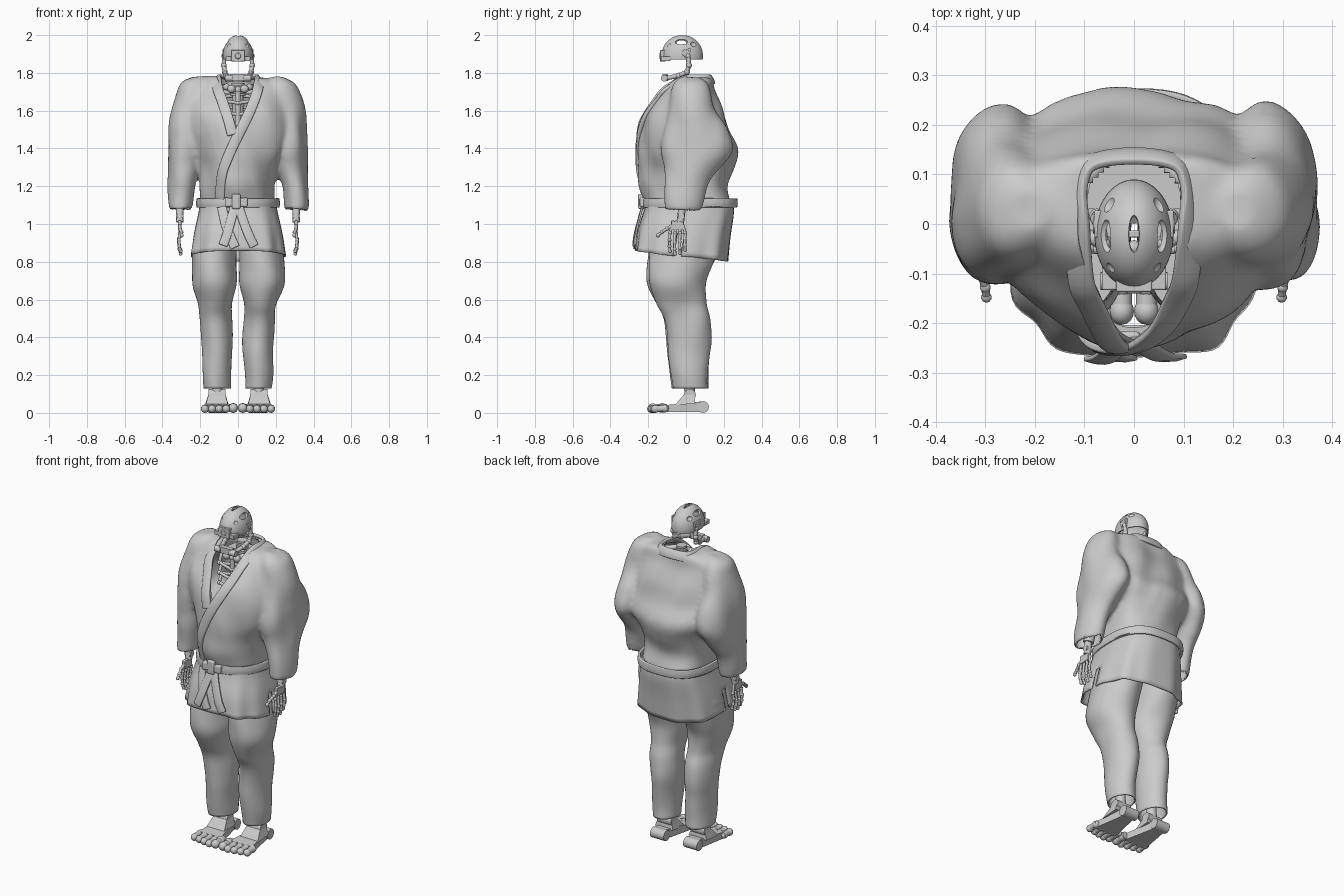
import bpy, bmesh, math
from mathutils import Vector, noise
from mathutils.bvhtree import BVHTree

if "Cube" in bpy.data.objects:
    bpy.data.objects.remove(bpy.data.objects["Cube"])

grey = bpy.data.materials.new("plain grey")
grey.use_nodes = True
grey.diffuse_color = (0.6, 0.6, 0.6, 1)
grey.node_tree.nodes["Principled BSDF"].inputs["Base Color"].default_value = (0.6, 0.6, 0.6, 1)


# ---------- helpers ----------
def activate(ob):
    bpy.ops.object.select_all(action="DESELECT")
    ob.select_set(True)
    bpy.context.view_layer.objects.active = ob


def smooth(ob, angle):
    activate(ob)
    bpy.ops.object.shade_smooth_by_angle(angle=math.radians(angle))


def finish(name, bm, angle=40):
    bmesh.ops.recalc_face_normals(bm, faces=bm.faces)
    me = bpy.data.meshes.new(name)
    bm.to_mesh(me)
    bm.free()
    me.materials.append(grey)
    ob = bpy.data.objects.new(name, me)
    bpy.context.collection.objects.link(ob)
    smooth(ob, angle)
    return ob


def mod(ob, kind, **settings):
    m = ob.modifiers.new(kind.lower(), kind)
    for key, value in settings.items():
        setattr(m, key, value)
    activate(ob)
    bpy.ops.object.modifier_apply(modifier=m.name)


def spline(points, steps):
    p = [Vector(q) for q in points]
    p = [2 * p[0] - p[1]] + p + [2 * p[-1] - p[-2]]
    out = []
    for i in range(1, len(p) - 2):
        a, b, c, d = p[i - 1:i + 3]
        for k in range(steps):
            t = k / steps
            out.append(0.5 * (2 * b + (c - a) * t + (2 * a - 5 * b + 4 * c - d) * t * t
                              + (3 * b - a - 3 * c + d) * t ** 3))
    return out + [p[-2]]


def loft(bm, rings, front=2, back=2, n=48, steps=5, low=False, high=False, warp=None):
    """Rings are (z, centre x, centre y, radius x, radius y)."""
    loops = []
    for z, cx, cy, rx, ry in spline(rings, steps):
        loop = []
        for i in range(n):
            a = math.tau * i / n
            c, s = math.cos(a), math.sin(a)
            e = 2 / (back if s > 0 else front)
            co = Vector((cx + rx * math.copysign(abs(c) ** e, c),
                         cy + ry * math.copysign(abs(s) ** e, s), z))
            loop.append(bm.verts.new(warp(co, a) if warp else co))
        loops.append(loop)
    for lo, hi in zip(loops, loops[1:]):
        for i in range(n):
            bm.faces.new((lo[i - 1], lo[i], hi[i], hi[i - 1]))
    if low:
        bm.faces.new(loops[0])
    if high:
        bm.faces.new(loops[-1])


def tube(bm, a, b, r, n=16):
    a, b = Vector(a), Vector(b)
    made = bmesh.ops.create_cone(bm, cap_ends=True, segments=n, radius1=r, radius2=r, depth=(b - a).length)
    q = Vector((0, 0, 1)).rotation_difference(b - a)
    for v in made["verts"]:
        v.co = q @ v.co + (a + b) / 2


def place(verts, c, size):
    for v in verts:
        v.co = [c[i] + v.co[i] * size[i] for i in range(3)]


def ball(bm, c, size, n=16):
    place(bmesh.ops.create_uvsphere(bm, u_segments=n, v_segments=n // 2, radius=1)["verts"], c, size)


def box(bm, c, size):
    place(bmesh.ops.create_cube(bm, size=1)["verts"], c, size)


def hull(bm, points):
    bmesh.ops.convex_hull(bm, input=[bm.verts.new(p) for p in points])


def chain(bm, points, r):
    for a, b in zip(points, points[1:]):
        tube(bm, a, b, r, 10)
    for p in points:
        ball(bm, p, (r * 1.35,) * 3, 10)


def on_front(tree, x, z):
    loc, nor, _, _ = tree.ray_cast(Vector((x, -2, z)), Vector((0, 1, 0)))
    return (*loc, *(nor if nor.y < 0 else -nor))


def ribbon(name, frames, width, thick, lift):
    """Cloth band through (position, normal) frames."""
    bm = bmesh.new()
    pts = spline(frames, 5)
    rows = []
    for i, f in enumerate(pts):
        p, n = Vector(f[:3]), Vector(f[3:]).normalized()
        t = Vector(pts[min(i + 1, len(pts) - 1)][:3]) - Vector(pts[max(i - 1, 0)][:3])
        side = t.cross(n).normalized() * width / 2
        rows.append([bm.verts.new(p + n * (lift + h) + side * k)
                     for k, h in ((-1, 0), (0, thick * 0.25), (1, 0))])
    for a, b in zip(rows, rows[1:]):
        for k in range(2):
            bm.faces.new((a[k], a[k + 1], b[k + 1], b[k]))
    ob = finish(name, bm, 60)
    mod(ob, "SOLIDIFY", thickness=thick, offset=0)
    mod(ob, "BEVEL", width=thick * 0.3, segments=2)


def creased(co, amount):
    return amount * noise.noise(Vector((co.x * 7 + co.z * 2, co.y * 7, co.z * 4)))


# ---------- jacket: torso and sleeves fused into one cloth ----------
bm = bmesh.new()
loft(bm, [(1.1, 0, .015, .195, .23), (1.2, 0, -.015, .197, .234), (1.3, 0, .0, .215, .247),
          (1.4, 0, .01, .265, .256), (1.5, 0, -.01, .285, .23), (1.6, 0, -.008, .285, .202),
          (1.7, 0, .012, .265, .14), (1.75, 0, .03, .225, .115), (1.778, 0, .04, .15, .1)],
     front=2.0, back=3.0, low=True, high=True)
for s in (-1, 1):
    loft(bm, [(z, s * x, y, rx, ry) for z, x, y, rx, ry in
              ((1.07, .305, -.02, .062, .095), (1.2, .302, .0, .068, .114), (1.3, .285, .035, .088, .15),
               (1.4, .272, .06, .102, .19), (1.5, .268, .055, .104, .17), (1.6, .26, .035, .099, .135),
               (1.7, .24, .03, .088, .108), (1.75, .23, .03, .072, .083), (1.782, .21, .03, .04, .045))],
         front=2.2, back=1.8, low=True, high=True)
jacket = finish("jacket", bm, 60)
mod(jacket, "REMESH", mode="VOXEL", voxel_size=0.011)
mod(jacket, "SMOOTH", factor=0.5, iterations=18)
bm = bmesh.new()
bm.from_mesh(jacket.data)
bm.normal_update()
for v, n in [(v, v.normal.copy()) for v in bm.verts]:
    v.co += n * creased(v.co, 0.018)
bm.normal_update()
front_of_jacket = BVHTree.FromBMesh(bm)
for s in (-1, 1):
    bmesh.ops.bisect_plane(bm, geom=bm.verts[:] + bm.edges[:] + bm.faces[:],
                           plane_co=(0, 0, 1.5), plane_no=(s, 0, -0.4))


def is_opening(f):
    c = f.calc_center_median()
    vee = c.y < 0.04 and abs(c.x) < (c.z - 1.5) * 0.4
    neck = c.z > 1.7 and (c.x / .1) ** 2 + ((c.y - .035) / .095) ** 2 < 1
    return vee or neck or (c.z < 1.11 and f.normal.z < -0.6)


bmesh.ops.delete(bm, geom=[f for f in bm.faces if is_opening(f)], context="FACES")
bm.to_mesh(jacket.data)
bm.free()
smooth(jacket, 60)
mod(jacket, "SOLIDIFY", thickness=0.008)

# Collar running up one lapel, round the neck and down the other
right = [on_front(front_of_jacket, x, z) for x, z in ((-.03, 1.47), (-.05, 1.55), (-.083, 1.65), (-.105, 1.71))]
left = [on_front(front_of_jacket, x, z) for x, z in
        ((.104, 1.71), (.085, 1.65), (.05, 1.57), (.0, 1.47), (-.05, 1.36), (-.083, 1.26), (-.095, 1.13))]
nape = [(-.108, -.01, 1.76, -.8, -.1, .8), (-.108, .07, 1.763, -1, .3, .5), (-.085, .12, 1.763, -.6, 1, .5)]
nape += [(0, .134, 1.763, 0, 1, .5)] + [(-x, y, z, -a, b, c) for x, y, z, a, b, c in reversed(nape)]
ribbon("collar", right + nape + left, 0.054, 0.016, 0.003)


# ---------- jacket skirt, with side vents ----------
def skirt_fold(co, a):
    t = (1.12 - co.z) / 0.3
    k = 1 + t * (0.022 * math.cos(7 * a + 1) + 0.015 * math.sin(11 * a))
    return Vector((co.x * k, co.y * k, co.z - 0.03 * t * math.sin(a)))


bm = bmesh.new()
loft(bm, [(.83, 0, -.025, .252, .246), (.95, 0, -.01, .234, .245), (1.06, 0, .015, .21, .238),
          (1.12, 0, .018, .2, .23)], front=2.8, back=2.7, n=96, warp=skirt_fold)
bmesh.ops.recalc_face_normals(bm, faces=bm.faces)
front_of_skirt = BVHTree.FromBMesh(bm)
vents = [f for f in bm.faces if f.calc_center_median().z < 0.97
         and abs(f.calc_center_median().y + 0.04) < 0.013]
bmesh.ops.delete(bm, geom=vents, context="FACES")
mod(finish("jacket_skirt", bm, 60), "SOLIDIFY", thickness=0.008)
ribbon("skirt_edge", [on_front(front_of_skirt, x, z) for x, z in
                      ((-.085, 1.09), (-.065, 1.0), (-.04, .93), (-.015, .875))], 0.05, 0.01, 0.004)

# ---------- belt, knot and hanging ends ----------
bm = bmesh.new()
loft(bm, [(1.088, 0, .022, .205, .236), (1.11, 0, .022, .208, .238), (1.135, 0, .022, .205, .236)],
     front=2.3, back=2.7, n=64)
belt = finish("belt", bm, 60)
mod(belt, "SOLIDIFY", thickness=0.014, offset=1)
mod(belt, "BEVEL", width=0.005, segments=2)
bm = bmesh.new()
box(bm, (-.01, -.235, 1.12), (.045, .036, .08))
for s in (-1, 1):
    hull(bm, [(-.01 + s * x, y, 1.115 + z) for y in (-.245, -.215)
              for x, z in ((.015, .02), (.015, -.02), (.06, .026), (.06, -.026))])
mod(finish("belt_knot", bm), "BEVEL", width=0.008, segments=3)
for name, way in (("belt_end_right", ((-.015, 1.1), (-.035, 1.02), (-.058, .94), (-.078, .885))),
                  ("belt_end_left", ((.0, 1.1), (.025, 1.02), (.055, .94), (.085, .88)))):
    ribbon(name, [on_front(front_of_skirt, x, z) for x, z in way], 0.048, 0.01, 0.012)

# ---------- limbs ----------
for s, tag in ((-1, "right"), (1, "left")):
    # Trouser leg
    bm = bmesh.new()
    loft(bm, [(z, s * x, y, rx, ry) for z, x, y, rx, ry in
              ((.13, .11, .02, .073, .095), (.2, .11, .015, .077, .1), (.3, .11, .015, .079, .11),
               (.4, .113, .018, .082, .12), (.5, .115, .003, .083, .122), (.58, .118, -.03, .088, .128),
               (.68, .125, -.05, .117, .145), (.78, .126, -.03, .121, .168), (.9, .122, 0, .116, .19),
               (1.0, .11, .01, .1, .19))], high=True, steps=6,
         warp=lambda co, a: co + Vector((math.cos(a), math.sin(a), 0)) * creased(co, 0.014))
    mod(finish("trouser_leg_" + tag, bm, 60), "SOLIDIFY", thickness=0.008)

    # Mechanical foot
    bm = bmesh.new()
    hull(bm, [(s * x, y, z) for x, y, z in
              ((.03, -.12, .004), (.178, -.12, .004), (.03, -.12, .04), (.178, -.12, .04),
               (.075, .08, .006), (.145, .08, .006), (.075, .08, .06), (.145, .08, .06))])
    hull(bm, [(s * x, y, z) for x, y, z in
              ((.052, -.06, .04), (.172, -.06, .04), (.052, .05, .05), (.172, .05, .05),
               (.07, .0, .11), (.152, .0, .11), (.07, .04, .11), (.152, .04, .11))])
    tube(bm, (s * .065, .09, .031), (s * .155, .09, .031), .031)
    tube(bm, (s * .065, .02, .095), (s * .157, .02, .095), .032)
    tube(bm, (s * .11, .02, .09), (s * .112, .01, .35), .028)
    for i in range(5):
        x, tip = s * (.025 + .0375 * i), -.183 + .007 * abs(i - 1)
        r = .025 if i == 0 else .021
        tube(bm, (x, tip, r), (x, -.1, .025), r * .85)
        ball(bm, (x, tip, r), (r, r * 1.1, r))
        ball(bm, (x, tip + .05, r + .002), (r, r, r))
    finish("foot_" + tag, bm)

    # Forearm and jointed hand
    bm = bmesh.new()
    x = s * .308
    tube(bm, (s * .29, .05, 1.38), (x, -.02, 1.08), .03)
    tube(bm, (x, -.02, 1.09), (x, -.03, 1.01), .02)
    tube(bm, (x - .02, -.025, 1.04), (x + .02, -.025, 1.04), .018)
    box(bm, (x, -.045, .99), (.02, .065, .045))
    for i in range(4):
        y, drop = -.085 + .027 * i, (.0, -.014, -.01, .006)[i]
        chain(bm, [(x, -.045 + (y + .045) * .6, 1.01), (x, y, .953), (x + s * .005, y - .002, .915 + drop),
                   (x + s * .003, y - .002, .882 + drop), (x - s * .004, y, .856 + drop)], .0075)
    chain(bm, [(x, -.06, 1.0), (x, -.1, .975), (x - s * .008, -.128, .957), (x - s * .01, -.148, .94)], .0085)
    finish("hand_" + tag, bm)

# ---------- inner frame seen through the collar ----------
bm = bmesh.new()
tube(bm, (0, .06, 1.1), (0, .05, 1.7), .03)
for i in range(6):
    tube(bm, (0, .04, 1.68 + .018 * i), (0, .04, 1.692 + .018 * i), .04 - .002 * i)
tube(bm, (0, -.06, 1.48), (0, -.05, 1.71), .014)
hull(bm, [(x * k, y, z) for x in (-1, 1) for z in (1.69, 1.72) for k, y in ((.04, .05), (.1, .03), (.08, .125))])
for s in (-1, 1):
    chain(bm, [(0, -.05, 1.71), (s * .06, -.04, 1.725), (s * .2, .03, 1.7)], .014)
    ball(bm, (s * .035, -.06, 1.715), (.022, .02, .022))
    for z in (1.52, 1.58, 1.64):
        chain(bm, [(0, -.06, z), (s * .09, -.05, z + .015), (s * .13, .03, z + .03), (0, .06, z + .04)], .009)
finish("inner_frame", bm)

# ---------- head ----------
bm = bmesh.new()
ball(bm, (0, -.02, 1.89), (.08, .11, .11), 48)
bmesh.ops.bisect_plane(bm, geom=bm.verts[:] + bm.edges[:] + bm.faces[:], plane_co=(0, 0, 1.87),
                       plane_no=(0, 0, -1), clear_outer=True)
skull = finish("skull_shell", bm)
mod(skull, "SOLIDIFY", thickness=0.009)
bm = bmesh.new()
ball(bm, (0, -.02, 2.0), (.011, .04, .03))
for s in (-1, 1):
    for y, z, ry in ((.045, 1.955, .022), (-.025, 1.965, .035), (-.095, 1.95, .018)):
        ball(bm, (s * .058, y, z), (.019, ry, .016))
cutter = finish("skull_holes", bm)
cutter.hide_render = True
mod(skull, "BOOLEAN", operation="DIFFERENCE", object=cutter, solver="EXACT")
bpy.data.objects.remove(cutter)
smooth(skull, 40)

bm = bmesh.new()
box(bm, (0, -.122, 1.89), (.072, .03, .06))
tube(bm, (0, -.13, 1.89), (0, -.14, 1.89), .016)
box(bm, (0, -.02, 1.985), (.03, .014, .014))
for s in (-1, 1):
    box(bm, (s * .05, -.108, 1.875), (.03, .05, .025))
    box(bm, (s * .073, 0, 1.905), (.014, .055, .05))
    tube(bm, (s * .073, 0, 1.905), (s * .083, 0, 1.905), .02)
mod(finish("visor_and_ears", bm), "BEVEL", width=0.003, segments=2)

bm = bmesh.new()
for s in (-1, 1):
    chain(bm, [(s * .073, .01, 1.89), (s * .075, .016, 1.84), (s * .07, .005, 1.805),
               (s * .062, -.04, 1.785), (s * .045, -.105, 1.772)], .012)
    tube(bm, (s * .03, -.115, 1.772), (s * .068, -.115, 1.772), .018)
box(bm, (0, -.11, 1.775), (.08, .028, .036))
finish("jaw", bm)
